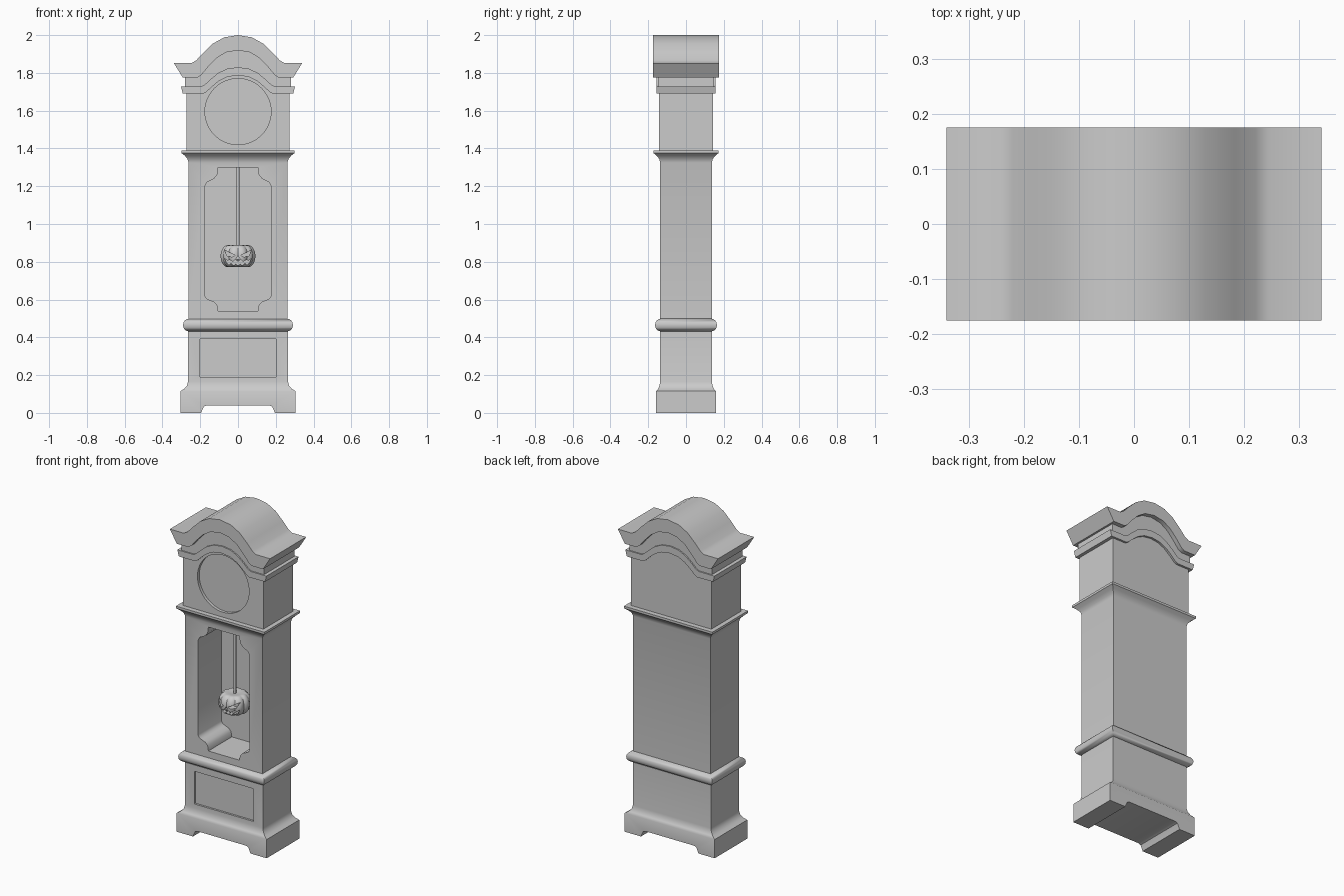
import bpy, bmesh, math
from math import sin, cos, pi, radians

if "Cube" in bpy.data.objects:
    bpy.data.objects.remove(bpy.data.objects["Cube"])

grey = bpy.data.materials.new("plain_grey")
grey.use_nodes = True
grey.diffuse_color = (0.6, 0.6, 0.6, 1)
grey.node_tree.nodes["Principled BSDF"].inputs["Base Color"].default_value = (0.6, 0.6, 0.6, 1)


def finish(name, bm):
    bmesh.ops.recalc_face_normals(bm, faces=bm.faces)
    mesh = bpy.data.meshes.new(name)
    bm.to_mesh(mesh)
    bm.free()
    mesh.materials.append(grey)
    ob = bpy.data.objects.new(name, mesh)
    bpy.context.collection.objects.link(ob)
    return ob


def select(ob):
    bpy.ops.object.select_all(action='DESELECT')
    ob.select_set(True)
    bpy.context.view_layer.objects.active = ob


def smooth(ob, angle=40):
    select(ob)
    bpy.ops.object.shade_smooth_by_angle(angle=radians(angle))


def skin(name, rings):
    """Closed solid through a list of equal point rings."""
    bm = bmesh.new()
    loops = [[bm.verts.new(p) for p in ring] for ring in rings]
    n = len(loops[0])
    for a, b in zip(loops, loops[1:]):
        for i in range(n):
            j = (i + 1) % n
            bm.faces.new((a[i], a[j], b[j], b[i]))
    bm.faces.new(loops[0])
    bm.faces.new(loops[-1])
    return finish(name, bm)


def stack(name, levels):
    """Rectangular loft; each level is half width, half depth, height."""
    return skin(name, [[(-w, -d, z), (w, -d, z), (w, d, z), (-w, d, z)]
                       for w, d, z in levels])


def prism(name, outline, y0, y1):
    """Extrude an x, z outline along y."""
    return skin(name, [[(x, y, z) for x, z in outline] for y in (y0, y1)])


def mirrored(half):
    return half + [(-x, z) for x, z in reversed(half) if x > 0]


def carve(ob, cutter):
    cutter.hide_render = True
    select(ob)
    mod = ob.modifiers.new("carve", 'BOOLEAN')
    mod.operation, mod.solver, mod.object = 'DIFFERENCE', 'EXACT', cutter
    bpy.ops.object.modifier_apply(modifier=mod.name)
    bpy.data.objects.remove(cutter)


# Ogee arch from the crown outwards
OGEE = [(0, 1), (.3, .92), (.54, .7), (.75, .37), (.9, .1), (1, 0)]


def arch(span, flat, crown):
    return [(f * span, flat + h * (crown - flat)) for f, h in OGEE]


def arched_band(name, top, top_w, bottom, bottom_w, depth):
    upper, lower = arch(*top), arch(*bottom)
    half = upper + [(top_w, top[1]), (bottom_w, bottom[1])] + lower[::-1]
    ob = prism(name, mirrored(half), -depth, depth)
    smooth(ob)
    return ob


# Plinth with flared foot, arched cut between the feet and a sunk panel
base = stack("base", [(.305, .158, 0), (.305, .158, .115), (.285, .148, .127),
                      (.27, .14, .145), (.265, .137, .165), (.265, .137, .46)])
foot_gap = mirrored([(.165, .04), (.18, .034), (.187, .02), (.195, 0), (.195, -.05)])
carve(base, prism("foot_gap", foot_gap, -.3, .3))
carve(base, prism("panel_cut", mirrored([(.2, .39), (.2, .19)]), -.3, -.125))
smooth(base)

# Half round moulding above the plinth
steps = [pi * i / 8 - pi / 2 for i in range(9)]
waist = stack("waist_moulding", [(.26 + .031 * cos(a), .133 + .031 * cos(a),
                                  .465 + .034 * sin(a)) for a in steps])
smooth(waist, 50)

# Trunk flaring into a ledge, with a deep window
trunk = stack("trunk", [(.262, .137, .46), (.262, .137, 1.325), (.268, .142, 1.345),
                        (.282, .156, 1.362), (.3, .173, 1.376), (.3, .173, 1.39)])
corner = [(.105, 0), (.11, .038), (.126, .06), (.15, .072), (.165, .08), (.175, .1)]
window = mirrored([(x, 1.3 - d) for x, d in corner]
                  + [(x, .54 + d * .8) for x, d in reversed(corner)])
carve(trunk, prism("window_cut", window, -.3, .09))
smooth(trunk)

# Hood with a sunk round dial
hood = prism("hood", mirrored(arch(.19, 1.71, 1.81) + [(.272, 1.71), (.272, 1.38)]),
             -.143, .143)
dial = [(.175 * cos(2 * pi * i / 48), 1.595 + .175 * sin(2 * pi * i / 48)) for i in range(48)]
carve(hood, prism("dial_cut", dial, -.3, -.125))
smooth(hood)

# Arched mouldings of the crown
arched_band("lower_cornice", (.195, 1.728, 1.83), .302, (.185, 1.69, 1.787), .292, .156)
arched_band("crown_neck", (.205, 1.79, 1.93), .28, (.19, 1.71, 1.81), .28, .148)
arched_band("upper_cornice", (.245, 1.852, 2.0), .34, (.215, 1.775, 1.92), .292, .175)

# Pendulum rod
PY = -.03
rod = skin("pendulum_rod", [[(.008 * cos(k * pi / 4), PY + .008 * sin(k * pi / 4), z)
                             for k in range(8)] for z in (.86, 1.31)])
smooth(rod, 50)

# Ribbed pumpkin bob
bm = bmesh.new()
bmesh.ops.create_uvsphere(bm, u_segments=60, v_segments=20, radius=1)
for v in bm.verts:
    x, y, z = v.co
    r = math.hypot(x, y)
    rib = .91 + .09 * abs(cos(5 * math.atan2(y, x)))
    wide = r ** .7 * .092 * rib if r > 1e-4 else 0
    dimple = .018 * max(0, 1 - r / .6)
    height = math.copysign(abs(z) ** .9 * .069 - dimple, z) if abs(z) > 1e-4 else 0
    v.co = (x / r * wide if r > 1e-4 else 0, PY + (y / r * wide if r > 1e-4 else 0),
            .83 + height * (.94 + .06 * rib))
bob = finish("pumpkin_bob", bm)

# Carved face
eye = [(.072, .862), (.014, .834), (.03, .826), (.055, .828)]
nose = mirrored([(0, .832), (.011, .814)])
grin = mirrored([(0, .802), (.015, .81), (.028, .8), (.045, .812), (.055, .804), (.072, .82),
                 (.06, .792), (.046, .782), (.036, .792), (.024, .778), (.012, .788), (0, .778)])
for outline in (eye, [(-x, z) for x, z in eye], nose, grin):
    carve(bob, prism("face_cut", outline, -.2, -.075))
smooth(bob, 35)
